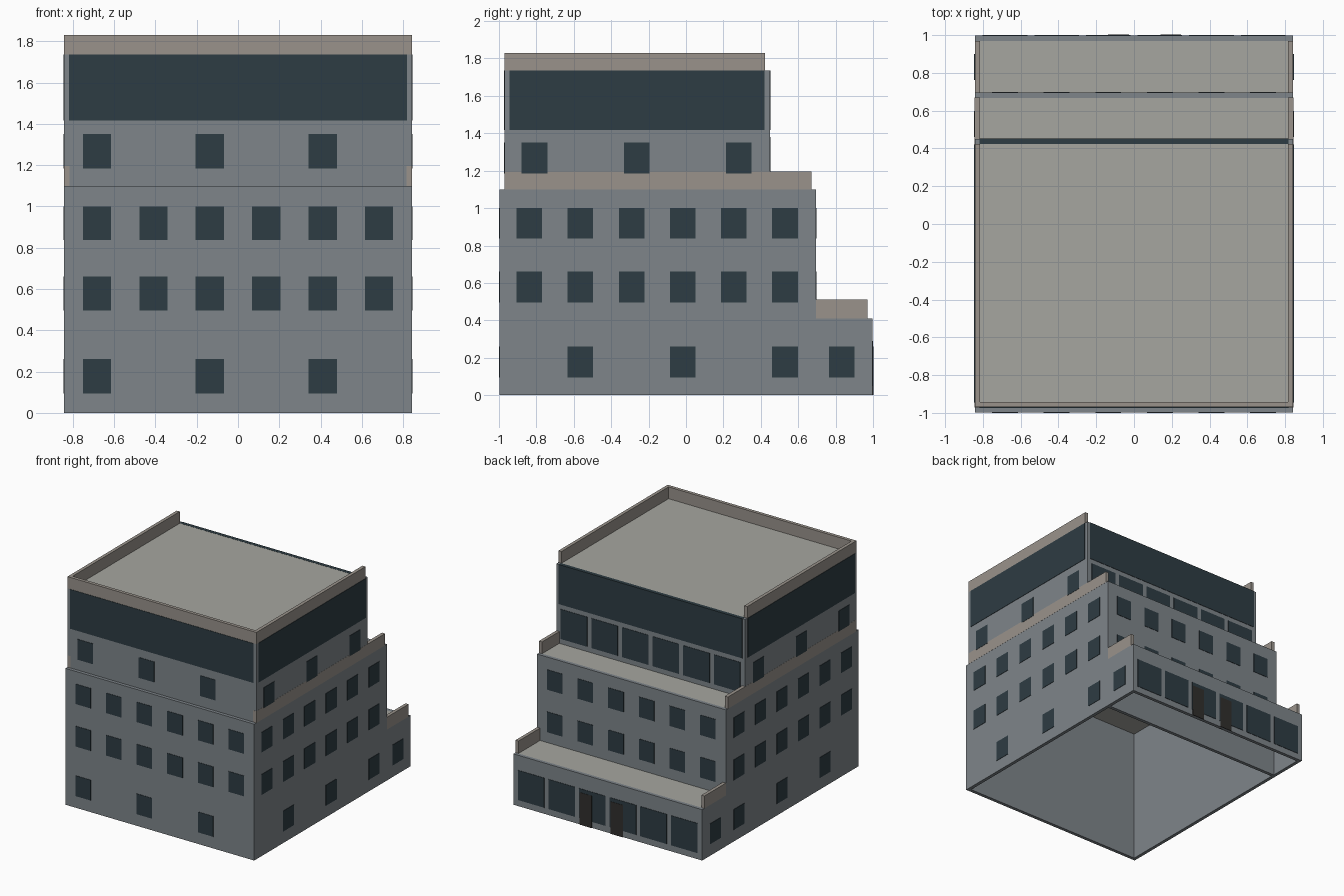
import bpy, bmesh
from mathutils import Matrix, Vector

if "Cube" in bpy.data.objects:
    bpy.data.objects.remove(bpy.data.objects["Cube"])


def material(name, rgb):
    m = bpy.data.materials.new(name)
    m.diffuse_color = (*rgb, 1)
    m.use_nodes = True
    m.node_tree.nodes["Principled BSDF"].inputs["Base Color"].default_value = m.diffuse_color
    return m


WALL = material("wall_grey", (0.21, 0.235, 0.255))
TRIM = material("parapet_beige", (0.32, 0.29, 0.26))
ROOF = material("roof_pale", (0.38, 0.38, 0.35))
GLASS = material("dark_glass", (0.027, 0.045, 0.056))
DOOR = material("dark_door", (0.03, 0.028, 0.026))


def boxes(name, mat, items):
    """One object made of axis-aligned boxes (x0, x1, y0, y1, z0, z1)."""
    bm = bmesh.new()
    for x0, x1, y0, y1, z0, z1 in items:
        centre = Vector(((x0 + x1) / 2, (y0 + y1) / 2, (z0 + z1) / 2))
        size = Matrix.Diagonal((x1 - x0, y1 - y0, z1 - z0, 1))
        bmesh.ops.create_cube(bm, size=1, matrix=Matrix.Translation(centre) @ size)
    me = bpy.data.meshes.new(name)
    bm.to_mesh(me)
    bm.free()
    me.materials.append(mat)
    ob = bpy.data.objects.new(name, me)
    bpy.context.collection.objects.link(ob)
    return ob


X = 0.843      # half width of the walls
T = 0.027      # wall thickness
P = 0.003      # how far panes stand proud


def both(x0, x1, *rest):
    return [(x0, x1, *rest), (-x1, -x0, *rest)]


def tier(name, y0, y1, z0, z1, front=True):
    """Hollow storey block, open below, with a thin roof inside the walls."""
    walls = both(X - T, X, y0, y1, z0, z1)
    walls.append((T - X, X - T, y1 - T, y1, z0, z1))
    if front:
        walls.append((T - X, X - T, y0, y0 + T, z0, z1))
    boxes(name + "_walls", WALL, walls)
    ya = y0 + T if front else y0
    boxes(name + "_roof", ROOF, [(T - X, X - T, ya, y1 - T, z1 - 0.004, z1)])


# Stepped storeys
tier("main_block", -0.997, 0.695, 0, 1.10)
tier("entrance_block", 0.695, 0.997, 0, 0.41, front=False)
tier("upper_block", -0.97, 0.45, 1.10, 1.735)

# Parapets
boxes("entrance_parapets", TRIM, both(X - T, X, 0.695, 0.97, 0.41, 0.51))
boxes("terrace_parapets", TRIM, both(X - T, X + 0.001, -0.971, 0.67, 1.10, 1.195))
boxes("roof_parapet", TRIM, both(X - T, X, -0.97, 0.423, 1.735, 1.83)
      + [(T - X, X - T, -0.97, -0.943, 1.735, 1.83)])


def face_y(y, sign, centres, w, z0, z1):
    """Panes set into a wall facing +y or -y."""
    a, b = sorted((y + sign * P, y - sign * 0.02))
    return [(c - w / 2, c + w / 2, a, b, z0, z1) for c in centres]


def face_x(centres, w, z0, z1):
    """Panes set into both side walls."""
    out = []
    for c in centres:
        out += both(X - 0.02, X + P, c - w / 2, c + w / 2, z0, z1)
    return out


cols = [-0.683 + 0.2733 * i for i in range(6)]
rows = [-0.838 + 0.2735 * i for i in range(6)]
GROUND, FIRST, SECOND, THIRD = (0.095, 0.26), (0.495, 0.66), (0.838, 1.0), (1.185, 1.35)
W = 0.137

# Front windows
panes = face_y(-0.997, -1, cols[::2], W, *GROUND) + face_y(-0.97, -1, cols[::2], W, *THIRD)
for z in (FIRST, SECOND):
    panes += face_y(-0.997, -1, cols, W, *z)
boxes("front_windows", GLASS, panes)

# Side windows, mirrored left and right
panes = face_x([rows[1], rows[3], rows[5], 0.832], W, *GROUND)
panes += face_x([-0.81, -0.264, 0.283], W, *THIRD)
for z in (FIRST, SECOND):
    panes += face_x(rows, W, *z)
boxes("side_windows", GLASS, panes)

# Back windows: small on the middle floors, wide on the ground and terrace floors
panes = []
for z in (FIRST, SECOND):
    panes += face_y(0.695, 1, cols, W, *z)
boxes("back_windows", GLASS, panes)
boxes("shopfront_windows", GLASS, face_y(0.997, 1, cols, 0.236, 0.05, 0.29))
boxes("terrace_windows", GLASS, face_y(0.45, 1, cols, 0.236, 1.14, 1.38))

# Entrance doors
boxes("entrance_doors", DOOR, [(x, x + 0.11, 0.97, 1.002, 0.0, 0.26) for x in (-0.137, 0.14)])

# Continuous glazing around the top floor
Z0, Z1 = 1.417, 1.735
boxes("top_glazing", GLASS,
      face_y(-0.97, -1, [0], 1.637, Z0, Z1)
      + [(-0.819, 0.819, 0.423, 0.453, Z0, Z1 + 0.001)]
      + face_x([-0.262], 1.365, Z0, Z1))
